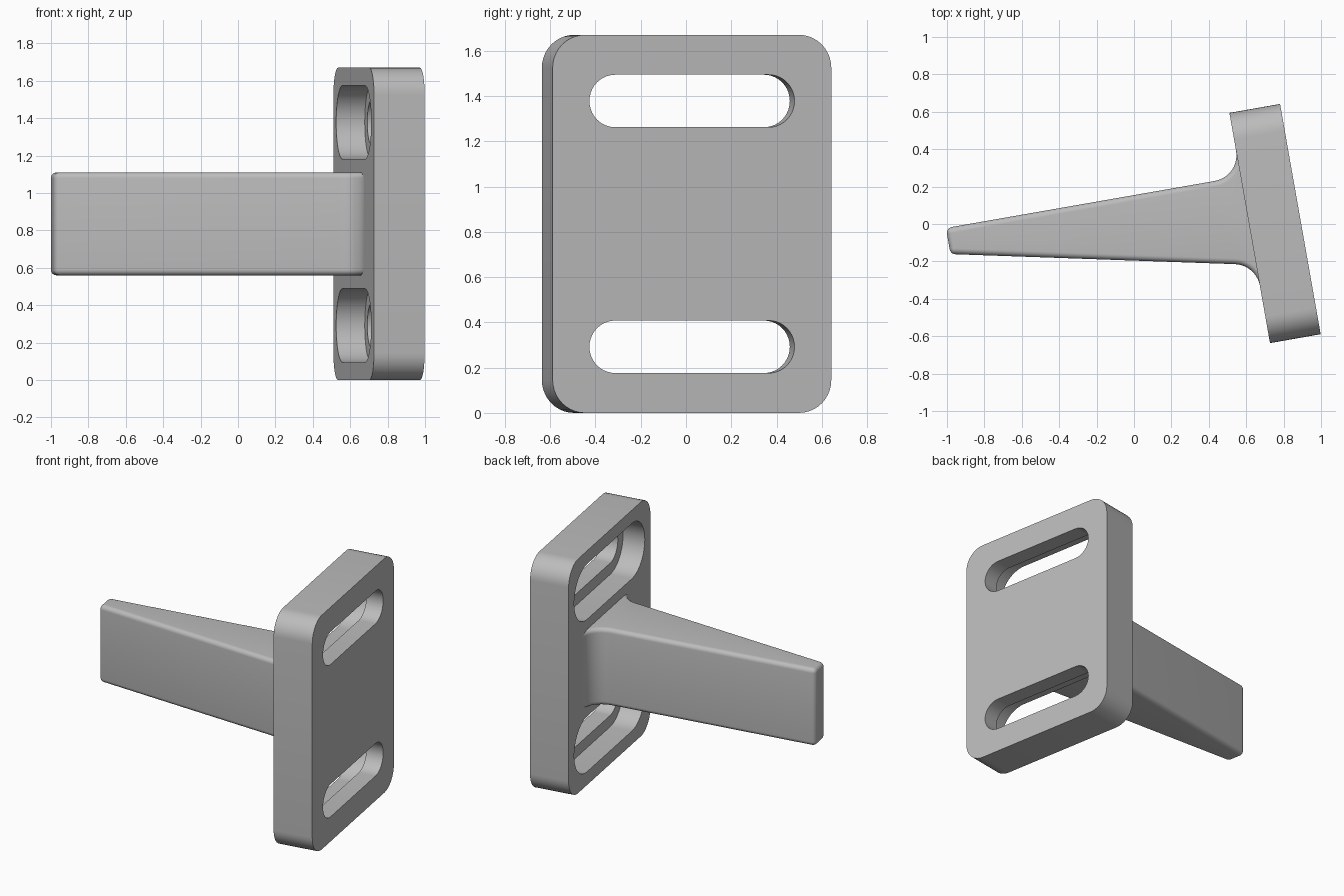
import bpy
import bmesh
from math import radians, sin, cos, tan, pi
from mathutils import Matrix

if "Cube" in bpy.data.objects:
    bpy.data.objects.remove(bpy.data.objects["Cube"])

HEIGHT = 1.67
DEPTH, WIDTH = 0.275, 1.25          # plate thickness and width
FACE = -DEPTH / 2                   # plate face that carries the arm
MID = HEIGHT / 2
PLACE = Matrix.Translation((0.754, 0.0025, 0)) @ Matrix.Rotation(radians(10), 4, "Z")

grey = bpy.data.materials.new("plain grey")
grey.use_nodes = True
colour = (0.5, 0.5, 0.5, 1)
grey.diffuse_color = colour
grey.node_tree.nodes["Principled BSDF"].inputs["Base Color"].default_value = colour


def arc(cx, cy, r, start, end, steps=10):
    angles = [radians(start + (end - start) * i / steps) for i in range(steps + 1)]
    return [(cx + r * cos(a), cy + r * sin(a)) for a in angles]


def rounded_rect(width, height, r, cy):
    """Counter-clockwise outline centred on (0, cy)."""
    w, h = width / 2 - r, height / 2 - r
    corners = [(w, h), (-w, h), (-w, -h), (w, -h)]
    return [p for i, (x, y) in enumerate(corners)
            for p in arc(x, cy + y, r, 90 * i, 90 * i + 90)]


def loft(name, rings):
    """Skin a stack of matching rings and cap both ends."""
    bm = bmesh.new()
    loops = [[bm.verts.new(p) for p in ring] for ring in rings]
    count = len(loops[0])
    for low, high in zip(loops, loops[1:]):
        for i in range(count):
            j = (i + 1) % count
            bm.faces.new((low[i], low[j], high[j], high[i]))
    bm.faces.new(loops[0][::-1])
    bm.faces.new(loops[-1])
    bmesh.ops.remove_doubles(bm, verts=bm.verts, dist=0.0001)
    bmesh.ops.recalc_face_normals(bm, faces=bm.faces)
    mesh = bpy.data.meshes.new(name)
    bm.to_mesh(mesh)
    bm.free()
    mesh.materials.append(grey)
    obj = bpy.data.objects.new(name, mesh)
    obj.matrix_world = PLACE
    bpy.context.collection.objects.link(obj)
    return obj


def slab(name, outline, x0, x1):
    return loft(name, [[(x, y, z) for y, z in outline] for x in (x0, x1)])


def activate(obj):
    bpy.ops.object.select_all(action="DESELECT")
    obj.select_set(True)
    bpy.context.view_layer.objects.active = obj


# Mounting plate with two counterbored slots
plate = slab("mounting_plate", rounded_rect(WIDTH, HEIGHT, 0.145, MID), FACE, -FACE)
for side in (-1, 1):
    z = MID + side * 0.543
    slot = rounded_rect(0.92, 0.232, 0.116, z)
    bore = rounded_rect(1.08, 0.394, 0.197, z)
    for outline, x0, x1 in ((slot, -0.3, 0.3), (bore, -0.3, FACE + 0.155)):
        cutter = slab("slot_cutter", outline, x0, x1)
        cutter.hide_render = True
        cut = plate.modifiers.new("slot", "BOOLEAN")
        cut.operation = "DIFFERENCE"
        cut.solver = "EXACT"
        cut.object = cutter
        activate(plate)
        bpy.ops.object.modifier_apply(modifier=cut.name)
        bpy.data.objects.remove(cutter)

# Tapered arm, filleted into the plate and rounded on its edges
TIP, TOP = -1.735, 0.28
TAPER = -12.1
FILLET, EDGE = 0.14, 0.03


def lower_side(x):
    return 0.142 + tan(radians(TAPER)) * (x - TIP)


def arm_outline(inset):
    grow, shrink = FILLET + inset, EDGE + 0.002 - inset
    fx, tx = FACE - FILLET, TIP + EDGE
    slant = cos(radians(TAPER))
    points = arc(fx, TOP + FILLET, grow, 0, -90)
    points += arc(tx, TOP - EDGE, shrink, 90, 180, 5)
    points += arc(tx, lower_side(tx) + EDGE / slant, shrink, 180, 270 + TAPER, 5)
    points += arc(fx, lower_side(fx) - FILLET / slant, grow, 90 + TAPER, 0)
    root = FACE + 0.05
    return points + [(root, points[-1][1]), (root, points[0][1])]


BOTTOM, CEILING = 0.56, 1.11
steps = [i * pi / 12 for i in range(7)]
layers = [(BOTTOM + EDGE * (1 - sin(a)), EDGE * (1 - cos(a))) for a in steps]
layers = [(z, inset) for z, inset in reversed(layers)]
layers += [(BOTTOM + CEILING - z, inset) for z, inset in reversed(layers)]
arm = loft("tapered_arm", [[(x, y, z) for x, y in arm_outline(d)] for z, d in layers])

for part in (plate, arm):
    activate(part)
    bpy.ops.object.shade_smooth_by_angle(angle=radians(30))
